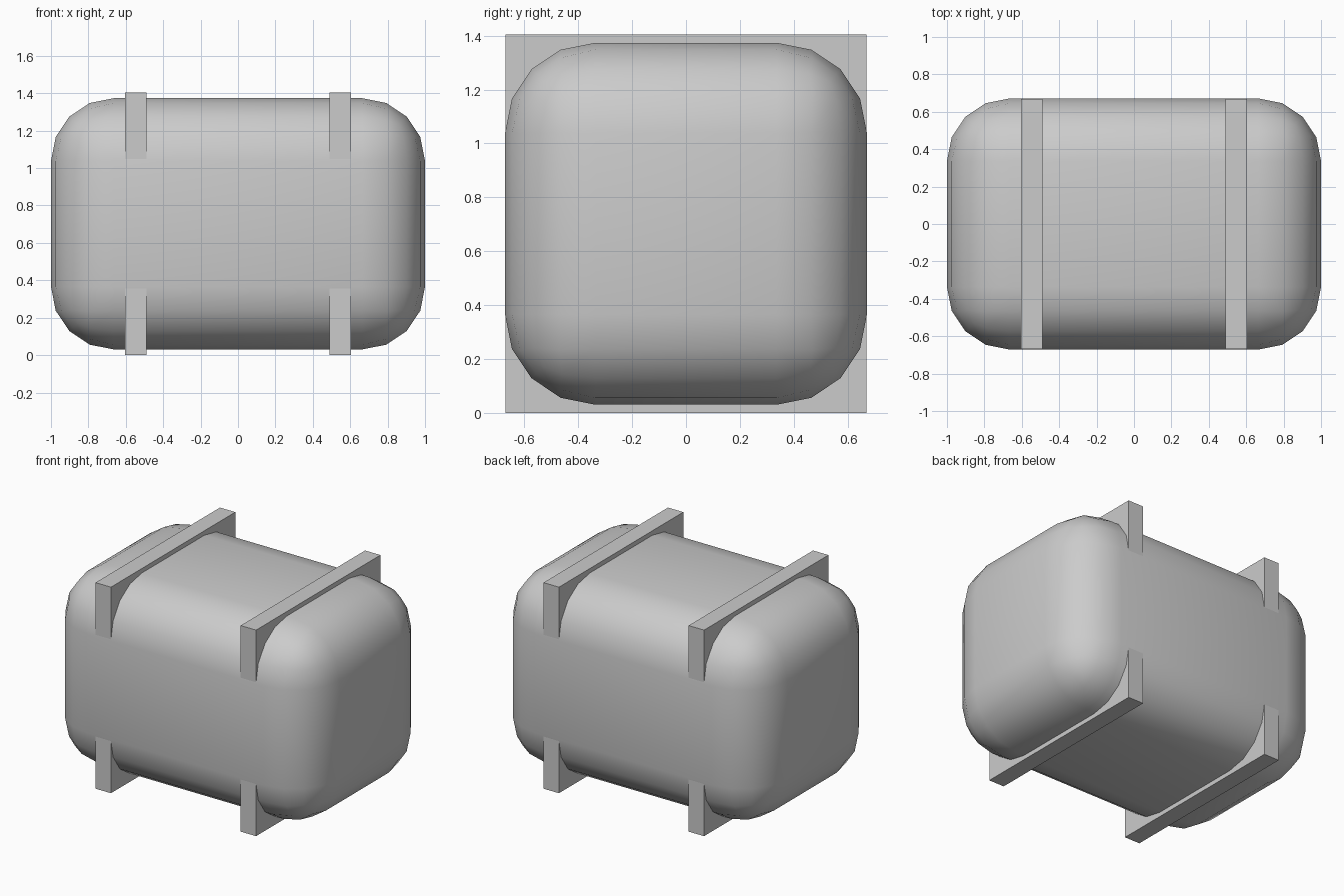
import bpy, bmesh, math

if "Cube" in bpy.data.objects:
    bpy.data.objects.remove(bpy.data.objects["Cube"])


def box(name, centre, size, bevel=0.0, segments=4):
    bm = bmesh.new()
    bmesh.ops.create_cube(bm, size=1.0)
    bmesh.ops.scale(bm, vec=size, verts=bm.verts)
    if bevel:
        bmesh.ops.bevel(bm, geom=bm.edges[:], offset=bevel, segments=segments,
                        profile=0.5, affect='EDGES')
    me = bpy.data.meshes.new(name)
    bm.to_mesh(me)
    bm.free()
    ob = bpy.data.objects.new(name, me)
    ob.location = centre
    bpy.context.collection.objects.link(ob)
    return ob


MID_Z = 0.702

# Rounded container body
body = box("rounded_body", (0, 0, MID_Z), (2.0, 1.343, 1.343), bevel=0.335)
bpy.context.view_layer.objects.active = body
body.select_set(True)
bpy.ops.object.shade_smooth_by_angle(angle=math.radians(40))

# Square support frames, flush with the body front and back
for side, name in ((-1, "left_frame"), (1, "right_frame")):
    box(name, (side * 0.547, 0, MID_Z), (0.116, 1.339, 2 * MID_Z))
